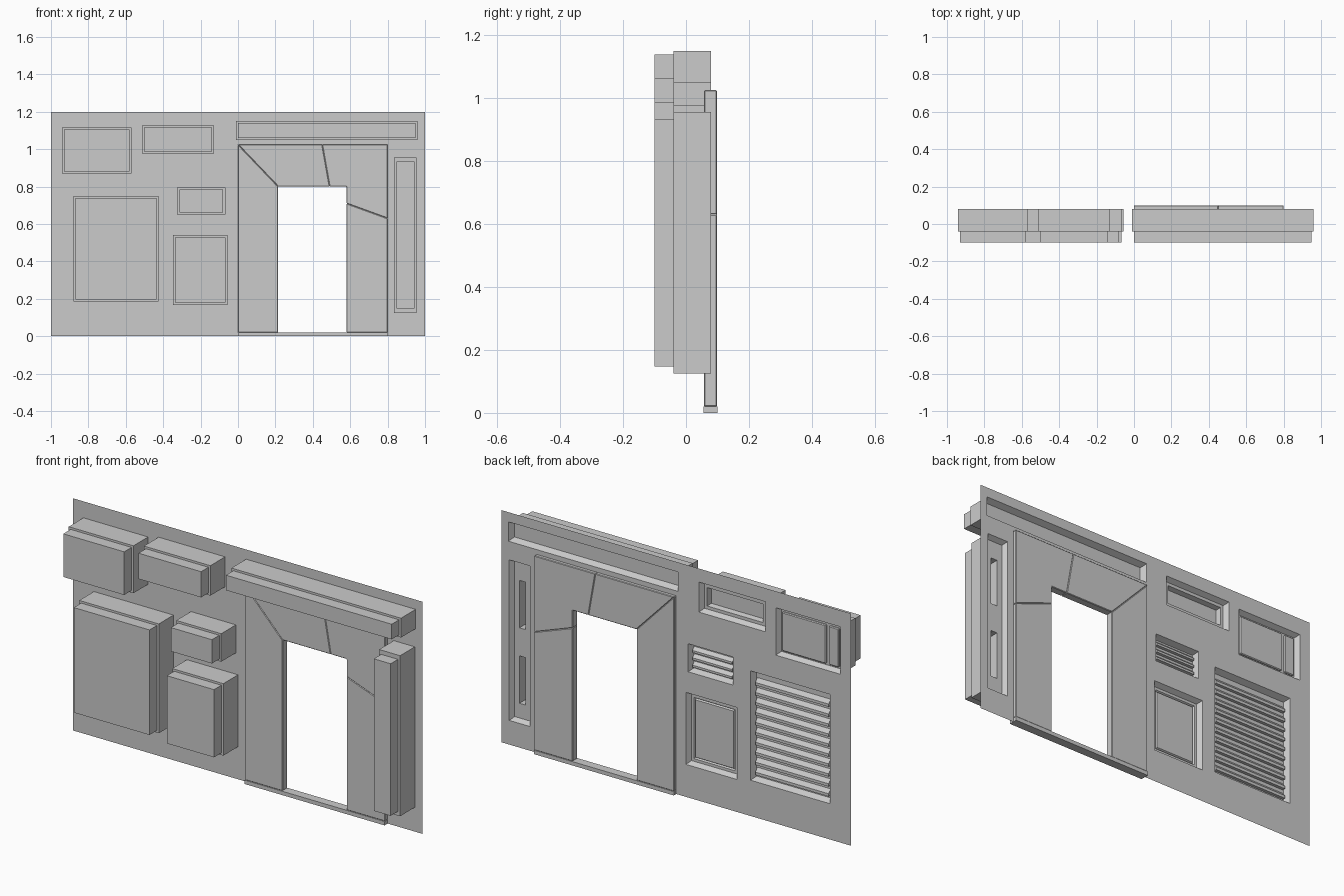
import bpy, bmesh

if "Cube" in bpy.data.objects:
    bpy.data.objects.remove(bpy.data.objects["Cube"])

WALL_Y = 0.08


def finish(name, bm, bevel=0):
    bmesh.ops.recalc_face_normals(bm, faces=bm.faces)
    me = bpy.data.meshes.new(name)
    bm.to_mesh(me)
    bm.free()
    ob = bpy.data.objects.new(name, me)
    bpy.context.collection.objects.link(ob)
    if bevel:
        m = ob.modifiers.new("edge", 'BEVEL')
        m.width, m.segments = bevel, 1
    return ob


def prism(name, pts, y0, y1, bevel=0):
    """Outline in x/z extruded from y0 to y1."""
    bm = bmesh.new()
    f = bm.faces.new([bm.verts.new((x, y0, z)) for x, z in pts])
    ext = bmesh.ops.extrude_face_region(bm, geom=[f])
    vs = [g for g in ext['geom'] if isinstance(g, bmesh.types.BMVert)]
    bmesh.ops.translate(bm, verts=vs, vec=(0, y1 - y0, 0))
    return finish(name, bm, bevel)


def rect(x0, x1, z0, z1):
    return [(x0, z0), (x1, z0), (x1, z1), (x0, z1)]


def housing(name, r, inner, back=(0.011, 0.011)):
    """Stepped box behind the wall with a recess in its open face.
    inner: (inset, y) loops going from the wall plane into the recess."""
    x0, x1, z0, z1 = r
    bx, bz = back
    loops = [(i, i, y) for i, y in reversed(inner)]
    loops += [(0, 0, WALL_Y), (0, 0, -0.04), (bx, bz, -0.04), (bx, bz, -0.10)]
    bm = bmesh.new()
    rings = [[bm.verts.new((x, y, z)) for x, z in
              rect(x0 + ix, x1 - ix, z0 + iz, z1 - iz)] for ix, iz, y in loops]
    for a, b in zip(rings, rings[1:]):
        for k in range(4):
            n = (k + 1) % 4
            bm.faces.new((a[k], a[n], b[n], b[k]))
    bm.faces.new(rings[0])
    bm.faces.new(rings[-1])
    return finish(name, bm)


def slats(name, x0, x1, z0, step, count, h, y0, y1):
    """Row of louvre blades with a sloped upper side."""
    bm = bmesh.new()
    for i in range(count):
        z = z0 + i * step
        prof = [(y0, z), (y1, z), (y1, z + h * 0.4), (y0, z + h)]
        a = [bm.verts.new((x0, y, zz)) for y, zz in prof]
        b = [bm.verts.new((x1, y, zz)) for y, zz in prof]
        bm.faces.new(a)
        bm.faces.new(b)
        for k in range(4):
            n = (k + 1) % 4
            bm.faces.new((a[k], a[n], b[n], b[k]))
    return finish(name, bm)


# Recess openings: x0, x1, z0, z1
cabinet = (-0.94, -0.57, 0.87, 1.115)
display = (-0.51, -0.13, 0.975, 1.13)
top_strip = (-0.01, 0.96, 1.05, 1.15)
side_strip = (0.835, 0.955, 0.125, 0.955)
large_vent = (-0.88, -0.425, 0.185, 0.75)
small_vent = (-0.325, -0.068, 0.65, 0.795)
hatch = (-0.348, -0.056, 0.168, 0.54)
door = (0.0, 0.8, 0.0, 1.025)
holes = [cabinet, display, top_strip, side_strip, large_vent, small_vent, hatch, door]

# Thin wall sheet with openings left out
xs = sorted({-1.0, 1.0} | {v for r in holes for v in r[:2]})
zs = sorted({0.0, 1.2} | {v for r in holes for v in r[2:]})
bm = bmesh.new()
grid = {(x, z): bm.verts.new((x, WALL_Y, z)) for x in xs for z in zs}
for xa, xb in zip(xs, xs[1:]):
    for za, zb in zip(zs, zs[1:]):
        cx, cz = (xa + xb) / 2, (za + zb) / 2
        if not any(r[0] < cx < r[1] and r[2] < cz < r[3] for r in holes):
            bm.faces.new([grid[p] for p in ((xa, za), (xb, za), (xb, zb), (xa, zb))])
bmesh.ops.delete(bm, geom=[v for v in bm.verts if not v.link_faces], context='VERTS')
finish("wall_sheet", bm)

# Recessed housings
plain = [(0.014, 0.055)]
housing("cabinet_housing", cabinet, plain)
housing("display_housing", display, plain + [(0.03, 0.055), (0.036, 0.03)])
housing("top_strip_housing", top_strip, [(0.014, 0.05)])
housing("large_vent_housing", large_vent, [(0.014, 0.05)])
housing("small_vent_housing", small_vent, [(0.012, 0.05)])
housing("hatch_housing", hatch, plain + [(0.028, 0.055), (0.033, 0.047), (0.038, 0.055)])
side = housing("side_strip_housing", side_strip, plain, (0.012, 0.022))

# Two slots in the side strip
for z0, z1 in ((0.215, 0.46), (0.605, 0.85)):
    cutter = prism("slot_cutter", rect(0.878, 0.914, z0, z1), 0.0, 0.07)
    m = side.modifiers.new("slot", 'BOOLEAN')
    m.operation, m.solver, m.object = 'DIFFERENCE', 'EXACT', cutter
    bpy.context.view_layer.objects.active = side
    bpy.ops.object.modifier_apply(modifier=m.name)
    bpy.data.objects.remove(cutter)

# Cabinet doors and louvres
prism("cabinet_large_door", rect(-0.845, -0.592, 0.892, 1.093), 0.05, 0.064, 0.004)
prism("cabinet_small_door", rect(-0.918, -0.862, 0.892, 1.093), 0.05, 0.064, 0.004)
slats("large_vent_slats", -0.862, -0.443, 0.212, 0.0515, 10, 0.036, 0.048, 0.066)
slats("small_vent_slats", -0.31, -0.083, 0.672, 0.038, 3, 0.028, 0.048, 0.066)

# Door surround: chamfered segments whose meeting edges form grooves
segments = {
    "door_left_jamb": [(0, 0.02), (0.215, 0.02), (0.215, 0.8), (0, 1.025)],
    "door_lintel": [(0, 1.025), (0.215, 0.8), (0.49, 0.8), (0.45, 1.025)],
    "door_corner": [(0.45, 1.025), (0.49, 0.8), (0.58, 0.8), (0.58, 0.71),
                    (0.8, 0.63), (0.8, 1.025)],
    "door_right_jamb": [(0.8, 0.63), (0.58, 0.71), (0.58, 0.02), (0.8, 0.02)],
}
for name, pts in segments.items():
    prism(name, pts, 0.057, 0.098, 0.003)
prism("door_sill", rect(0, 0.8, 0, 0.02), 0.055, 0.10)
